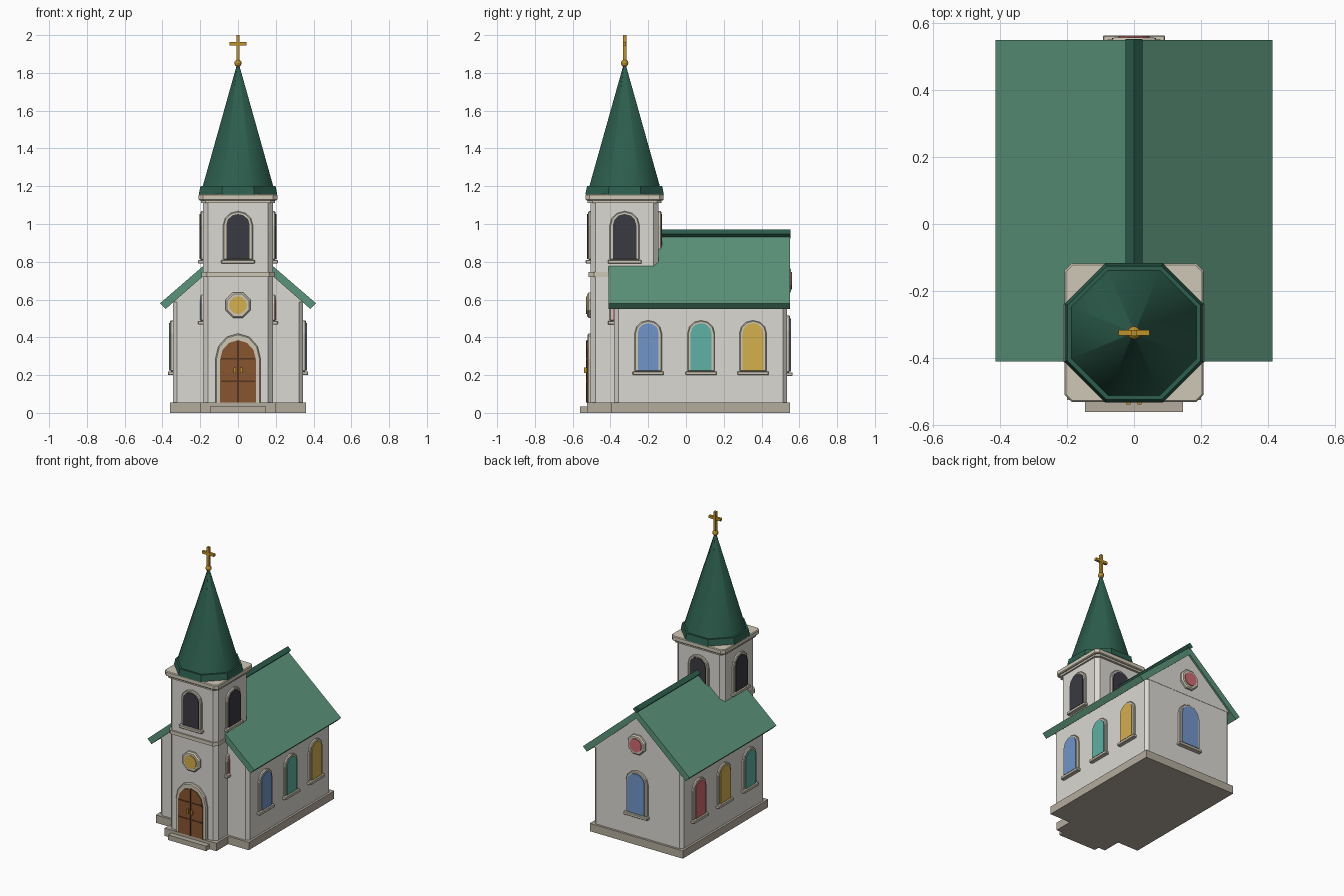
import bpy, bmesh
from math import sin, cos, pi, radians
from mathutils import Matrix, Vector

if "Cube" in bpy.data.objects:
    bpy.data.objects.remove(bpy.data.objects["Cube"])


def material(name, r, g, b):
    m = bpy.data.materials.new(name)
    m.diffuse_color = [(c / 255) ** 2.2 for c in (r, g, b)] + [1]
    m.use_nodes = True
    m.node_tree.nodes["Principled BSDF"].inputs["Base Color"].default_value = m.diffuse_color
    return m


WALL = material("wall_white", 218, 215, 209)
TRIM = material("trim_stone", 205, 198, 180)
BASE = material("base_stone", 178, 170, 155)
ROOF = material("roof_green", 92, 146, 122)
SPIRE = material("spire_green", 48, 94, 78)
WOOD = material("door_wood", 135, 85, 52)
DARK = material("louvre_dark", 60, 60, 68)
GROOVE = material("door_groove", 85, 54, 36)
GOLD = material("gold", 190, 145, 45)
BLUE = material("glass_blue", 112, 148, 200)
TEAL = material("glass_teal", 95, 175, 162)
AMBER = material("glass_amber", 212, 174, 80)
RED = material("glass_red", 205, 105, 112)

TY, TH = -0.325, 0.18          # tower centre and half width


def finish(name, bm, mat, bevel=0):
    bmesh.ops.recalc_face_normals(bm, faces=bm.faces[:])
    mesh = bpy.data.meshes.new(name)
    bm.to_mesh(mesh)
    bm.free()
    mesh.materials.append(mat)
    ob = bpy.data.objects.new(name, mesh)
    bpy.context.collection.objects.link(ob)
    if bevel:
        mod = ob.modifiers.new("bevel", 'BEVEL')
        mod.width, mod.segments, mod.limit_method = bevel, 1, 'ANGLE'
        mod.angle_limit = radians(50)
    return ob


def prism(name, points, direction, mat, matrix=Matrix(), bevel=0):
    """Extrude a closed loop of 3D points along a direction."""
    bm = bmesh.new()
    face = bm.faces.new([bm.verts.new(p) for p in points])
    new = bmesh.ops.extrude_face_region(bm, geom=[face], use_keep_orig=True)["geom"]
    bmesh.ops.translate(bm, vec=Vector(direction),
                        verts=[v for v in new if isinstance(v, bmesh.types.BMVert)])
    bm.transform(matrix)
    return finish(name, bm, mat, bevel)


def block(name, x, y0, y1, z0, z1, mat, chamfer=0, bevel=0):
    """Box symmetric in x, optionally with chamfered vertical corners."""
    c = chamfer
    if c:
        pts = [(-x + c, y0), (x - c, y0), (x, y0 + c), (x, y1 - c),
               (x - c, y1), (-x + c, y1), (-x, y1 - c), (-x, y0 + c)]
    else:
        pts = [(-x, y0), (x, y0), (x, y1), (-x, y1)]
    return prism(name, [(px, py, z0) for px, py in pts], (0, 0, z1 - z0), mat, bevel=bevel)


def slab(name, outline, depth, mat, place, bevel=0):
    """Outline in (x, z) standing proud of a wall by depth."""
    return prism(name, [(x, 0.01, z) for x, z in outline], (0, -depth - 0.01, 0), mat, place, bevel)


def rect(x0, x1, z0, z1):
    return [(x0, z0), (x1, z0), (x1, z1), (x0, z1)]


def arch(w, z0, z1, rise, n=6):
    return [(-w, z0), (w, z0)] + [(w * cos(pi * i / n), z1 - rise + rise * sin(pi * i / n))
                                  for i in range(n + 1)]


def circle(r, z, n, phase=0.0):
    return [(r * cos(2 * pi * i / n + phase), z + r * sin(2 * pi * i / n + phase)) for i in range(n)]


def wall(x, y, angle):
    return Matrix.Translation((x, y, 0)) @ Matrix.Rotation(radians(angle), 4, 'Z')


def window(name, place, w, z0, z1, glass, edge=0.017):
    f = w + edge
    slab(name + "_frame", arch(f, z0, z1 + 0.015, f * 0.95), 0.014, TRIM, place, 0.005)
    slab(name + "_pane", arch(w, z0 + 0.005, z1, w * 0.95), 0.019, glass, place)
    slab(name + "_sill", rect(-f - 0.01, f + 0.01, z0 - 0.02, z0), 0.026, TRIM, place, 0.003)


def round_window(name, place, z, glass):
    slab(name + "_frame", circle(0.072, z, 8, pi / 8), 0.02, TRIM, place, 0.008)
    slab(name + "_pane", circle(0.047, z, 12), 0.025, glass, place)


# plinths and front step
block("nave_plinth", 0.36, -0.395, 0.55, 0, 0.055, BASE)
block("tower_plinth", 0.2, -0.525, -0.13, 0, 0.055, BASE)
block("front_step", 0.147, -0.562, -0.4, 0, 0.035, BASE)

# nave walls and gable
block("nave_walls", 0.345, -0.38, 0.535, 0.05, 0.588, WALL, chamfer=0.022)
prism("nave_gable", [(-0.345, -0.38, 0.588), (0.345, -0.38, 0.588), (0, -0.38, 0.9)],
      (0, 0.917, 0), WALL)

# roof and ridge
prism("nave_roof", [(x, -0.41, z) for x, z in
      [(0, 0.937), (0.413, 0.58), (0.383, 0.55), (0, 0.885), (-0.383, 0.55), (-0.413, 0.58)]],
      (0, 0.96, 0), ROOF)
prism("roof_ridge", [(x, -0.2, z) for x, z in
      [(0, 0.97), (0.025, 0.947), (0, 0.922), (-0.025, 0.947)]], (0, 0.752, 0), SPIRE)

# tower
block("tower_walls", 0.185, TY - TH, TY + TH, 0.05, 1.125, WALL, chamfer=0.026)
block("tower_belt", 0.192, TY - 0.19, TY + 0.19, 0.72, 0.745, TRIM, chamfer=0.027)
block("tower_cornice_lower", 0.196, TY - 0.196, TY + 0.196, 1.112, 1.13, TRIM, chamfer=0.025)
block("tower_cornice", 0.208, TY - 0.207, TY + 0.207, 1.125, 1.158, TRIM, chamfer=0.022, bevel=0.005)


# spire with its octagonal base ring
def octagon_cone(name, a0, a1, z0, z1, mat):
    bm = bmesh.new()
    k = 1 / cos(pi / 8)
    bmesh.ops.create_cone(bm, cap_ends=True, segments=8, radius1=a0 * k, radius2=a1 * k, depth=z1 - z0,
                          matrix=Matrix.Translation((0, TY, (z0 + z1) / 2)) @ Matrix.Rotation(pi / 8, 4, 'Z'))
    ang = [abs((Vector((v.co.x, v.co.y - TY, 0))).x) for v in bm.verts]
    # keep flats parallel to the tower walls
    if max(ang) > a0 * 1.05:
        bmesh.ops.rotate(bm, verts=bm.verts, cent=(0, TY, 0), matrix=Matrix.Rotation(pi / 8, 3, 'Z'))
    return finish(name, bm, mat)


octagon_cone("spire_base", 0.208, 0.199, 1.155, 1.2, SPIRE)
spire = octagon_cone("spire", 0.188, 0.004, 1.195, 1.85, SPIRE)
for p in spire.data.polygons:
    p.use_smooth = len(p.vertices) == 4 and abs(p.normal.z) < 0.9

# finial ball and cross
bm = bmesh.new()
bmesh.ops.create_uvsphere(bm, u_segments=10, v_segments=6, radius=0.02,
                          matrix=Matrix.Translation((0, TY, 1.852)))
finish("finial_ball", bm, GOLD)
block("cross_upright", 0.009, TY - 0.009, TY + 0.009, 1.86, 2.0, GOLD)
block("cross_arm", 0.046, TY - 0.0085, TY + 0.0085, 1.945, 1.963, GOLD)

# belfry openings on all four sides
sides = {"front": wall(0, TY - TH, 0), "right": wall(0.185, TY, 90),
         "back": wall(0, TY + TH, 180), "left": wall(-0.185, TY, -90)}
for side, place in sides.items():
    window("belfry_" + side, place, 0.062, 0.81, 1.053, DARK)

# lower tower side windows and round windows
window("tower_window_right", sides["right"], 0.062, 0.487, 0.635, RED)
window("tower_window_left", sides["left"], 0.062, 0.487, 0.635, BLUE)
round_window("front_round_window", sides["front"], 0.57, AMBER)
round_window("back_round_window", wall(0, 0.537, 180), 0.70, RED)

# nave windows
for i, (y, right, left) in enumerate([(-0.2, BLUE, TEAL), (0.08, TEAL, AMBER), (0.355, AMBER, RED)]):
    window(f"nave_window_right_{i}", wall(0.345, y, 90), 0.055, 0.22, 0.475, right)
    window(f"nave_window_left_{i}", wall(-0.345, y, -90), 0.055, 0.22, 0.475, left)
window("back_window", wall(0, 0.537, 180), 0.066, 0.215, 0.5, BLUE)

# double door
front = sides["front"]
slab("door_frame", arch(0.12, 0.05, 0.42, 0.135), 0.017, TRIM, front, 0.006)
slab("door", arch(0.095, 0.055, 0.385, 0.105), 0.023, WOOD, front)
slab("door_centre_line", rect(-0.004, 0.004, 0.055, 0.38), 0.025, GROOVE, front)
for z in (0.168, 0.287):
    slab("door_rail", rect(-0.09, 0.09, z - 0.004, z + 0.004), 0.025, GROOVE, front)
for x in (-0.017, 0.017):
    slab("door_handle", rect(x - 0.006, x + 0.006, 0.21, 0.24), 0.034, GOLD, front)
